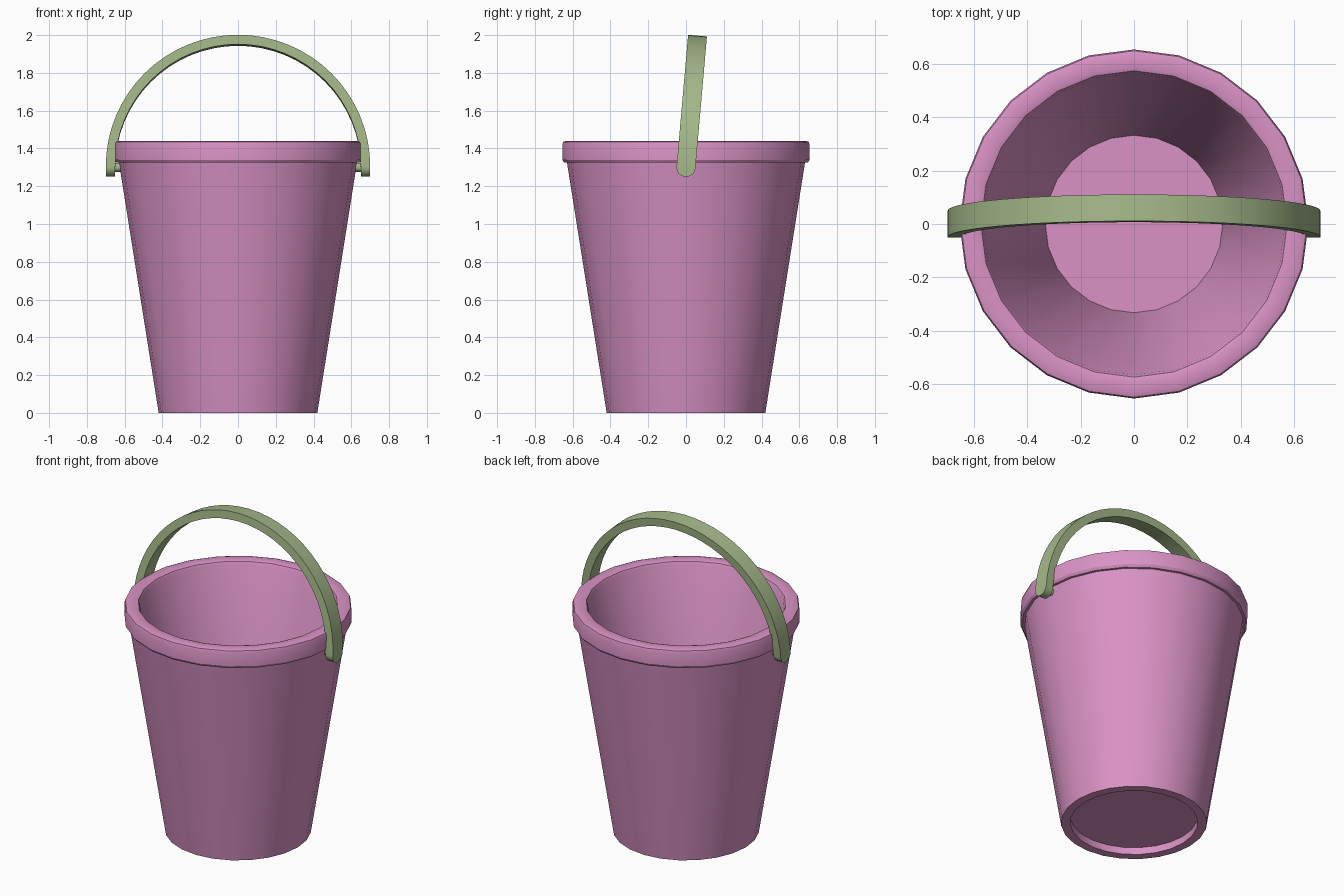
import bpy, bmesh
from math import sin, cos, pi, radians
from mathutils import Matrix

if "Cube" in bpy.data.objects:
    bpy.data.objects.remove(bpy.data.objects["Cube"])

def material(name, rgb):
    m = bpy.data.materials.new(name)
    m.diffuse_color = (*rgb, 1)
    m.use_nodes = True
    m.node_tree.nodes["Principled BSDF"].inputs["Base Color"].default_value = m.diffuse_color
    return m

PINK = material("pink_plastic", (0.70, 0.29, 0.56))
GREEN = material("green_plastic", (0.37, 0.48, 0.25))

def finish(bm, name, mat):
    bmesh.ops.remove_doubles(bm, verts=bm.verts, dist=1e-5)
    bmesh.ops.recalc_face_normals(bm, faces=bm.faces)
    me = bpy.data.meshes.new(name)
    bm.to_mesh(me)
    bm.free()
    ob = bpy.data.objects.new(name, me)
    bpy.context.collection.objects.link(ob)
    me.materials.append(mat)
    bpy.context.view_layer.objects.active = ob
    ob.select_set(True)
    bpy.ops.object.shade_smooth_by_angle(angle=radians(30))
    ob.select_set(False)
    return ob

def skin(bm, rings, closed=True):
    """Join successive vertex rings with faces."""
    for a, b in zip(rings, rings[1:]):
        n = len(a)
        for i in range(n):
            j = (i + 1) % n
            bm.faces.new((a[i], a[j], b[j], b[i]))

def lathe(name, profile, sides, mat):
    bm = bmesh.new()
    rings = [[bm.verts.new((r * cos(2 * pi * i / sides), r * sin(2 * pi * i / sides), z))
              for i in range(sides)] for r, z in profile]
    skin(bm, rings)
    bm.faces.new(rings[0])
    bm.faces.new(rings[-1])
    return finish(bm, name, mat)

# bucket: recessed underside, tapered wall, rolled rim, inner wall, floor
lathe("bucket", [
    (0.367, 0.045), (0.367, 0), (0.42, 0),
    (0.63, 1.325), (0.645, 1.325), (0.655, 1.34), (0.655, 1.42),
    (0.65, 1.435), (0.635, 1.44), (0.59, 1.44), (0.575, 1.435), (0.567, 1.42),
    (0.333, 0.09)], 24, PINK)

# handle: arched strap with rounded ends, leaning back about the pivots
PIVOT_Z, OUT, INN, HALF = 1.30, 0.70, 0.65, 0.05
tilt = Matrix.Translation((0, 0, PIVOT_Z)) @ Matrix.Rotation(radians(-5), 4, 'X')
ends = [(HALF * cos(t), -HALF * sin(t)) for t in (k * pi / 12 for k in range(1, 7))]
sections = [(OUT, z, INN, z, w) for w, z in reversed(ends)]
for k in range(33):
    a = pi * k / 32
    sections.append((OUT * cos(a), OUT * sin(a), INN * cos(a), INN * sin(a), HALF))
sections += [(-OUT, z, -INN, z, w) for w, z in ends]
bm = bmesh.new()
skin(bm, [[bm.verts.new((x, y, z)) for x, y, z in
           ((xo, -w, zo), (xo, w, zo), (xi, w, zi), (xi, -w, zi))]
          for xo, zo, xi, zi, w in sections])
bm.transform(tilt)
finish(bm, "handle", GREEN)

# pivot pegs between wall and handle
for side, label in ((1, "right"), (-1, "left")):
    bm = bmesh.new()
    bmesh.ops.create_cone(bm, cap_ends=True, segments=16, radius1=0.024, radius2=0.024,
                          depth=0.07, matrix=Matrix.Translation((side * 0.63, 0, PIVOT_Z))
                          @ Matrix.Rotation(pi / 2, 4, 'Y'))
    finish(bm, label + "_pivot_peg", GREEN)
